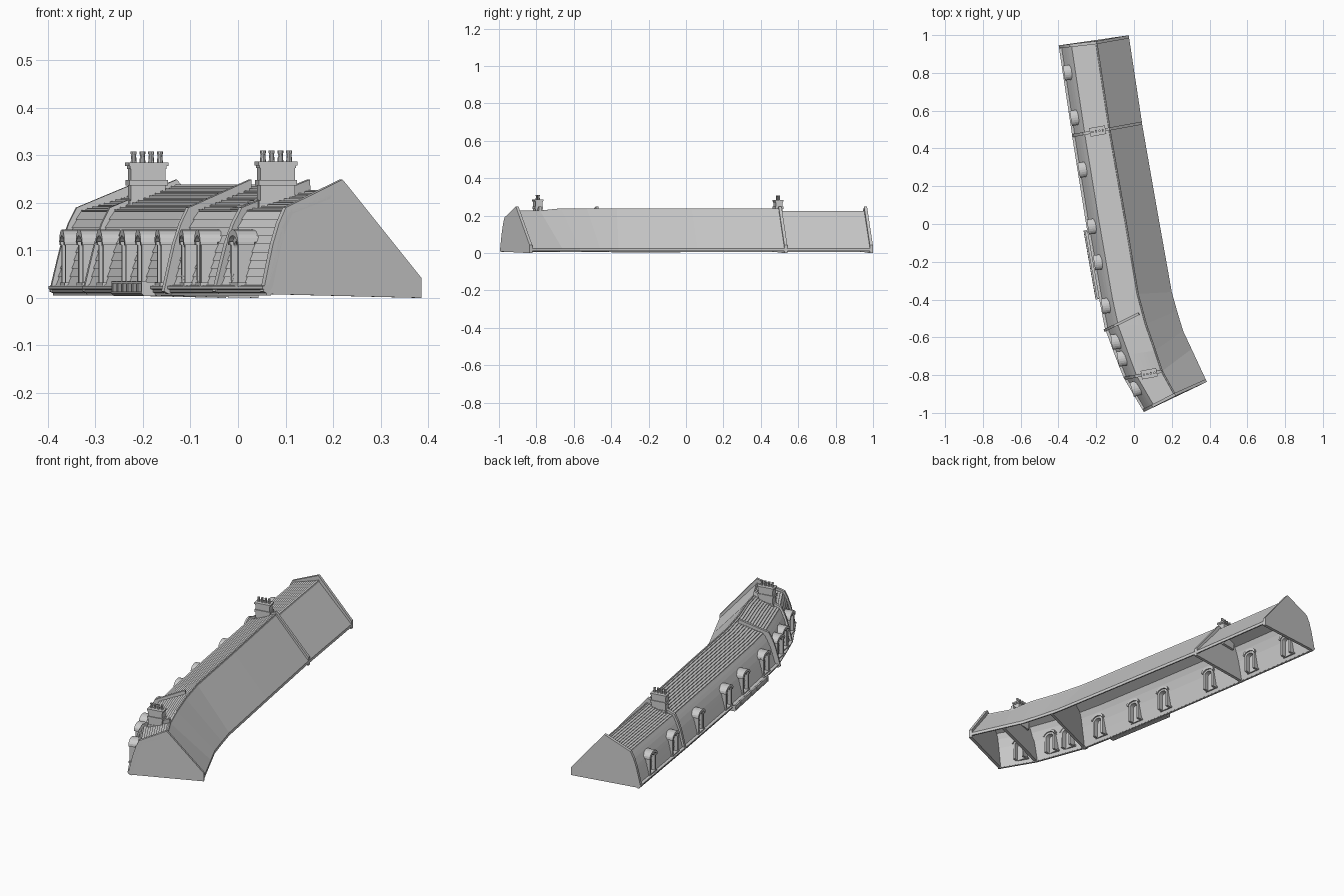
import bpy, bmesh, math
from mathutils import Vector

if "Cube" in bpy.data.objects:
    bpy.data.objects.remove(bpy.data.objects["Cube"])

stone = bpy.data.materials.new("pale_grey")
stone.diffuse_color = (0.6, 0.6, 0.6, 1)
stone.use_nodes = True
stone.node_tree.nodes["Principled BSDF"].inputs["Base Color"].default_value = stone.diffuse_color


def loft(name, rings):
    """Closed solid through a list of matching closed rings."""
    bm = bmesh.new()
    vs = [[bm.verts.new(p) for p in r] for r in rings]
    n = len(vs[0])
    for a, b in zip(vs, vs[1:]):
        for i in range(n):
            j = (i + 1) % n
            bm.faces.new((a[i], a[j], b[j], b[i]))
    bm.faces.new(vs[0][::-1])
    bm.faces.new(vs[-1])
    bmesh.ops.recalc_face_normals(bm, faces=bm.faces[:])
    me = bpy.data.meshes.new(name)
    bm.to_mesh(me)
    bm.free()
    me.materials.append(stone)
    ob = bpy.data.objects.new(name, me)
    bpy.context.collection.objects.link(ob)
    return ob


# Cross-section stations along the curved plan: eave, ridge, back edge, ridge height
V = lambda x, y: Vector((x, y))
STATIONS = [
    (V(-.386, .947), V(-.20, .968), V(-.028, .999), .222),
    (V(-.315, .474), V(-.13, .507), V(.042, .538), .222),
    (V(-.315, .470), V(-.13, .503), V(.042, .534), .236),
    (V(-.24, 0), V(-.047, .03), V(.125, .06), .236),
    (V(-.17, -.40), V(.02, -.37), V(.20, -.36), .236),
    (V(-.14, -.55), V(.063, -.53), V(.228, -.46), .236),
    (V(-.085, -.70), V(.112, -.67), V(.26, -.566), .236),
    (V(-.04, -.815), V(.148, -.78), V(.305, -.662), .225),
    (V(.063, -.99), V(.22, -.91), V(.386, -.836), .225)]
BREAK_U, BREAK_Z, RIDGE_Z = .29, .182, .236


def station(y):
    """Interpolated station whose eave lies at the given y."""
    for a, b in zip(STATIONS, STATIONS[1:]):
        if a[0].y >= y >= b[0].y:
            f = (a[0].y - y) / (a[0].y - b[0].y)
            return tuple(p + (q - p) * f for p, q in zip(a, b))


def place(st, u, z):
    """u: 0 eave, 1 ridge, 2 back edge."""
    e, r, k, zr = st
    p = e + (r - e) * u if u <= 1 else r + (k - r) * (u - 1)
    if z > BREAK_Z:
        z = BREAK_Z + (z - BREAK_Z) * (zr - BREAK_Z) / (RIDGE_Z - BREAK_Z)
    return Vector((p.x, p.y, z))


def sweep(name, profile, sts=STATIONS):
    return loft(name, [[place(s, u, z) for u, z in profile] for s in sts])


# Bell-curved lower slope in stepped slate courses
BELL = [(.0, .01), (.07, .065), (.13, .11), (.21, .153), (BREAK_U, BREAK_Z)]


def bell(z):
    for (u0, z0), (u1, z1) in zip(BELL, BELL[1:]):
        if z <= z1 + 1e-6:
            return u0 + (u1 - u0) * (z - z0) / (z1 - z0)
    return BREAK_U


lower, N = [], 10
for i in range(N):
    z0, z1 = (.01 + (BREAK_Z - .01) * k / N for k in (i, i + 1))
    lower += [(bell(z0) - .016, z0), (bell(z1), z1)]
lower += [(u + .045, z - .003) for u, z in BELL[::-1]]
lower_slope = sweep("lower_front_slope", lower)

# Shallow upper slope in stepped slate courses
upper, N = [], 11
for i in range(N):
    f0, f1 = i / N, (i + 1) / N
    for f, d in ((f0, .004), (f1, 0)):
        upper.append((BREAK_U + (1 - BREAK_U) * f, BREAK_Z + (RIDGE_Z - BREAK_Z) * f + d))
upper += [(1, RIDGE_Z - .008), (BREAK_U + .02, BREAK_Z - .006)]
sweep("upper_front_slope", upper)

# Plain back slope with low fascia, ridge capping
sweep("back_slope", [(1, RIDGE_Z), (2, .025), (2, .01), (1.96, .01), (1.96, .022), (1, RIDGE_Z - .008)])
sweep("ridge_capping", [(.97, RIDGE_Z - .002), (.985, RIDGE_Z + .003), (1.015, RIDGE_Z + .003), (1.03, RIDGE_Z - .008)])

# Moulded eaves cornice
sweep("eaves_cornice", [(.04, .005), (-.015, .005), (-.02, .010), (-.04, .012), (-.045, .017),
                        (-.07, .019), (-.07, .025), (.04, .028)])


# Party walls and gables: solid cross-sections with raised coping
def wall(name, st, d0, d1, full=True):
    st = st[:3] + (RIDGE_Z,)
    up = .013
    prof = [(0, .008)] + [(u - .06, z + .004) for u, z in BELL[:-1]] + [(BREAK_U - .05, BREAK_Z + .008), (1, RIDGE_Z + up)]
    prof += [(1.06, RIDGE_Z + up - .012), (2, .042), (2, 0)] if full else [(1.01, RIDGE_Z - .012), (1.95, .02), (1.95, .01)]
    a = (st[2] - st[0]).normalized()
    t = Vector((-a.y, a.x, 0))
    ring = [place(st, u, z) for u, z in prof]
    loft(name, [[p + t * d for p in ring] for d in (d0, d1)])


def low_top(st, drop):
    return st


wall("north_gable", STATIONS[0], -.016, 0)
wall("south_gable", STATIONS[-1], 0, .016)
wall("north_party_wall", STATIONS[2], -.008, .008)
wall("south_party_wall", STATIONS[7], -.008, .008, False)
wall("middle_party_wall", (V(-.148, -.56), V(.025, -.475), V(.21, -.40), 0), -.007, .007, False)


# Local frame at a point: a along the eave, d inward, z up
def frame(st):
    inward = (st[1] - st[0]).normalized()
    along = V(-inward.y, inward.x)
    def f(a, d, z):
        p = st[0] + along * a + inward * d
        return Vector((p.x, p.y, z))
    return f


def box(name, f, a0, a1, d0, d1, z0, z1):
    loft(name, [[f(a0, d0, z), f(a1, d0, z), f(a1, d1, z), f(a0, d1, z)] for z in (z0, z1)])


def prism(name, f, pts, d0, d1):
    return loft(name, [[f(a, d, z) for a, z in pts] for d in (d0, d1)])


def arc(hw, spring, rise, n=10):
    return [(-hw * math.cos(math.pi * i / n), spring + rise * math.sin(math.pi * i / n)) for i in range(n + 1)]


# Dormers with arched hoods and recessed windows
cutters = []
for y in (.80, .56, .285, -.015, -.205, -.435, -.625, -.715, -.875):
    f = frame(station(y))
    outer = [(-.032, .026)] + arc(.032, .112, .018) + [(.032, .026)]
    inner = [(-.021, .026)] + arc(.021, .106, .014) + [(.021, .026)]
    prism("dormer_surround", f, outer + inner[::-1], .002, .044)
    prism("dormer_hood", f, arc(.040, .118, .026) + arc(.031, .113, .018)[::-1], -.007, .050)
    for s in (-1, 1):
        box("dormer_pilaster", f, s * .027 - .005, s * .027 + .005, -.003, .004, .026, .112)
        box("dormer_capital", f, s * .031 - .008, s * .031 + .008, -.006, .03, .111, .119)
    box("dormer_sill", f, -.037, .037, -.006, .02, .024, .032)
    prism("window_pane", f, inner, .016, .019)
    box("window_mullion", f, -.002, .002, .012, .017, .028, .118)
    for z in (.052, .076, .100):
        box("window_bar", f, -.021, .021, .013, .017, z - .0015, z + .0015)
    cut = [(-.0215, .030)] + arc(.0215, .106, .0145) + [(.0215, .030)]
    c = prism("dormer_opening_cutter", f, cut, -.03, .09)
    c.hide_render = True
    c.hide_set(True)
    cutters.append(c)
for c in cutters:
    m = lower_slope.modifiers.new("opening", 'BOOLEAN')
    m.operation, m.object, m.solver = 'DIFFERENCE', c, 'EXACT'

# Projecting balcony with parapet and piers
bal = [station(y) for y in (-.03, -.15, -.28, -.395)]
sweep("balcony_floor", [(0, .004), (-.14, .004), (-.17, .010), (-.17, .014), (0, .014)], bal)
sweep("balcony_parapet", [(-.13, .012), (-.155, .012), (-.155, .032), (-.13, .032)], bal)
sweep("balcony_rail", [(-.12, .030), (-.165, .030), (-.165, .035), (-.12, .035)], bal)
for i in range(7):
    box("balcony_pier", frame(station(-.035 - .059 * i)), -.006, .006, -.032, -.022, .012, .036)
for y in (-.033, -.392):
    box("balcony_end", frame(station(y)), -.003, .003, -.028, 0, .012, .033)


# Chimney stacks with string course, cap and four pots
for y, mid, top in ((.47, .125, .285), (-.815, .122, .287)):
    f = frame(station(y))
    for name, g, z0, z1 in (("chimney_stack", 0, .15, top - .008), ("chimney_plinth", .003, .15, .205),
                            ("chimney_string_course", .004, .236, .248),
                            ("chimney_neck", .002, top - .014, top - .008), ("chimney_cap", .005, top - .008, top)):
        box(name, f, -.018 - g, .018 + g, mid - .037 - g, mid + .037 + g, z0, z1)
    for i in range(4):
        d = mid - .028 + i * .0187
        rings = [[f(r * math.cos(k * math.pi / 5), d + r * math.sin(k * math.pi / 5), top + h) for k in range(10)]
                 for r, h in ((.0065, -.002), (.005, .016), (.0062, .018), (.0062, .023))]
        loft("chimney_pot", rings)
